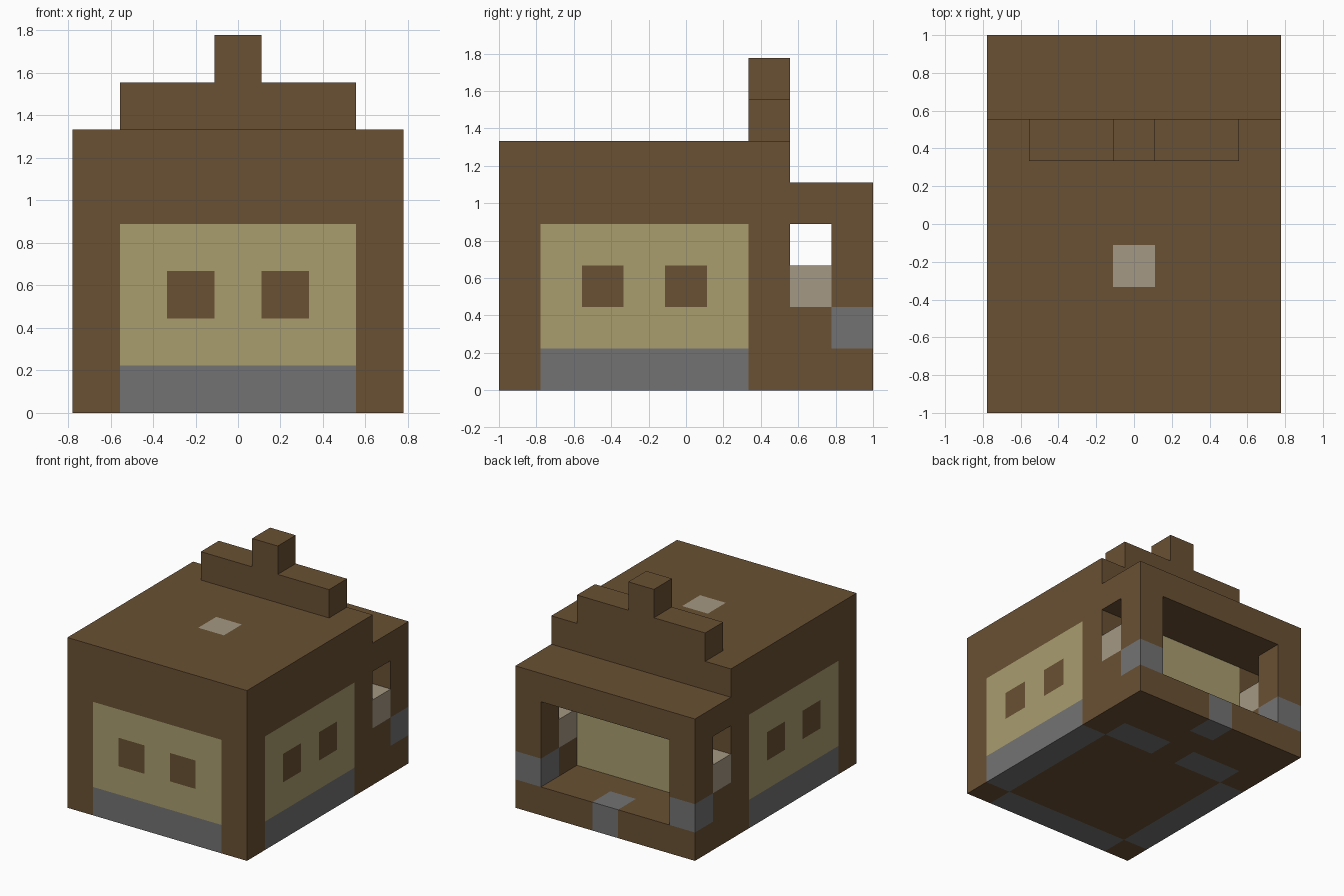
import bpy
import bmesh
from mathutils import Matrix, Vector

if "Cube" in bpy.data.objects:
    bpy.data.objects.remove(bpy.data.objects["Cube"])

# Everything sits on a 7 x 9 x 8 grid of cubic blocks
CELL = 2 / 9
WIDTH, DEPTH = 7, 9
TO_WORLD = Matrix.Scale(CELL, 4) @ Matrix.Translation((-WIDTH / 2, -DEPTH / 2, 0))


def make_material(name, colour):
    mat = bpy.data.materials.new(name)
    mat.use_nodes = True
    mat.diffuse_color = (*colour, 1)
    bsdf = mat.node_tree.nodes["Principled BSDF"]
    bsdf.inputs["Base Color"].default_value = (*colour, 1)
    bsdf.inputs["Roughness"].default_value = 0.9
    return mat


WOOD = make_material("dark_wood", (0.144, 0.082, 0.033))
PLASTER = make_material("straw_plaster", (0.397, 0.337, 0.159))
STONE = make_material("grey_stone", (0.171, 0.171, 0.171))
PALE = make_material("pale_stone", (0.376, 0.314, 0.227))


def block(name, low, high, mat, accent=None, cells=()):
    """Box between two grid corners; listed cells take the accent colour."""
    low, high = Vector(low), Vector(high)
    bm = bmesh.new()
    bmesh.ops.create_cube(bm, size=1)
    size = high - low
    bmesh.ops.scale(bm, vec=size, verts=bm.verts)
    bmesh.ops.translate(bm, vec=(low + high) / 2, verts=bm.verts)
    cells = [Vector(c) for c in cells]
    # Cut the faces along the borders of the accent cells
    for axis in range(3):
        normal = Vector([float(i == axis) for i in range(3)])
        cuts = {c[axis] + step for c in cells for step in (0, 1)}
        for cut in sorted(cuts):
            if low[axis] < cut < high[axis]:
                bmesh.ops.bisect_plane(
                    bm, geom=bm.verts[:] + bm.edges[:] + bm.faces[:],
                    plane_co=normal * cut, plane_no=normal)
    bm.normal_update()
    for face in bm.faces:
        inside = face.calc_center_median() - face.normal * 0.5
        face.material_index = int(any(
            all(c[i] < inside[i] < c[i] + 1 for i in range(3)) for c in cells))
    bm.transform(TO_WORLD)
    mesh = bpy.data.meshes.new(name)
    bm.to_mesh(mesh)
    bm.free()
    mesh.materials.append(mat)
    if accent:
        mesh.materials.append(accent)
    obj = bpy.data.objects.new(name, mesh)
    bpy.context.scene.collection.objects.link(obj)
    return obj


def pair(name, low, high, mat, accent=None, cells=()):
    """The same block on both sides of the house."""
    block("right_" + name, low, high, mat, accent, cells)
    flip_low = (WIDTH - high[0], low[1], low[2])
    flip_high = (WIDTH - low[0], high[1], high[2])
    flip_cells = [(WIDTH - 1 - x, y, z) for x, y, z in cells]
    block("left_" + name, flip_low, flip_high, mat, accent, flip_cells)


# Foundation and floor
block("floor", (1, 1, 0), (6, 6, 1), WOOD)
block("front_footing", (1, 0, 0), (6, 1, 1), STONE)
pair("side_footing", (0, 1, 0), (1, 6, 1), STONE)
pair("rear_footing", (1, 6, 0), (3, 7, 1), STONE)
block("door_sill", (3, 6, 0), (4, 7, 1), WOOD)

# Corner posts
pair("front_post", (0, 0, 0), (1, 1, 4), WOOD)
pair("rear_post", (0, 6, 0), (1, 7, 4), WOOD)

# Plaster walls with square windows
block("front_wall", (1, 0, 1), (6, 1, 4), PLASTER, WOOD, [(2, 0, 2), (4, 0, 2)])
pair("side_wall", (0, 1, 1), (1, 6, 4), PLASTER, WOOD, [(0, 2, 2), (0, 4, 2)])
block("rear_wall", (1, 6, 1), (6, 7, 4), PLASTER)

# Roof, skylight and stepped gable
block("roof", (0, 0, 4), (7, 7, 6), WOOD, PALE, [(3, 3, 5)])
block("gable_step", (1, 6, 6), (6, 7, 7), WOOD)
block("gable_peak", (3, 6, 7), (4, 7, 8), WOOD)

# Open porch at the back
block("porch_floor", (0, 7, 0), (7, 9, 1), WOOD, STONE, [(3, 8, 0)])
pair("porch_sill", (0, 7, 1), (1, 8, 2), WOOD)
pair("porch_ledge", (0, 7, 2), (1, 8, 3), PALE)
pair("porch_post_base", (0, 8, 1), (1, 9, 2), STONE)
pair("porch_post", (0, 8, 2), (1, 9, 4), WOOD)
block("porch_roof", (0, 7, 4), (7, 9, 5), WOOD)
